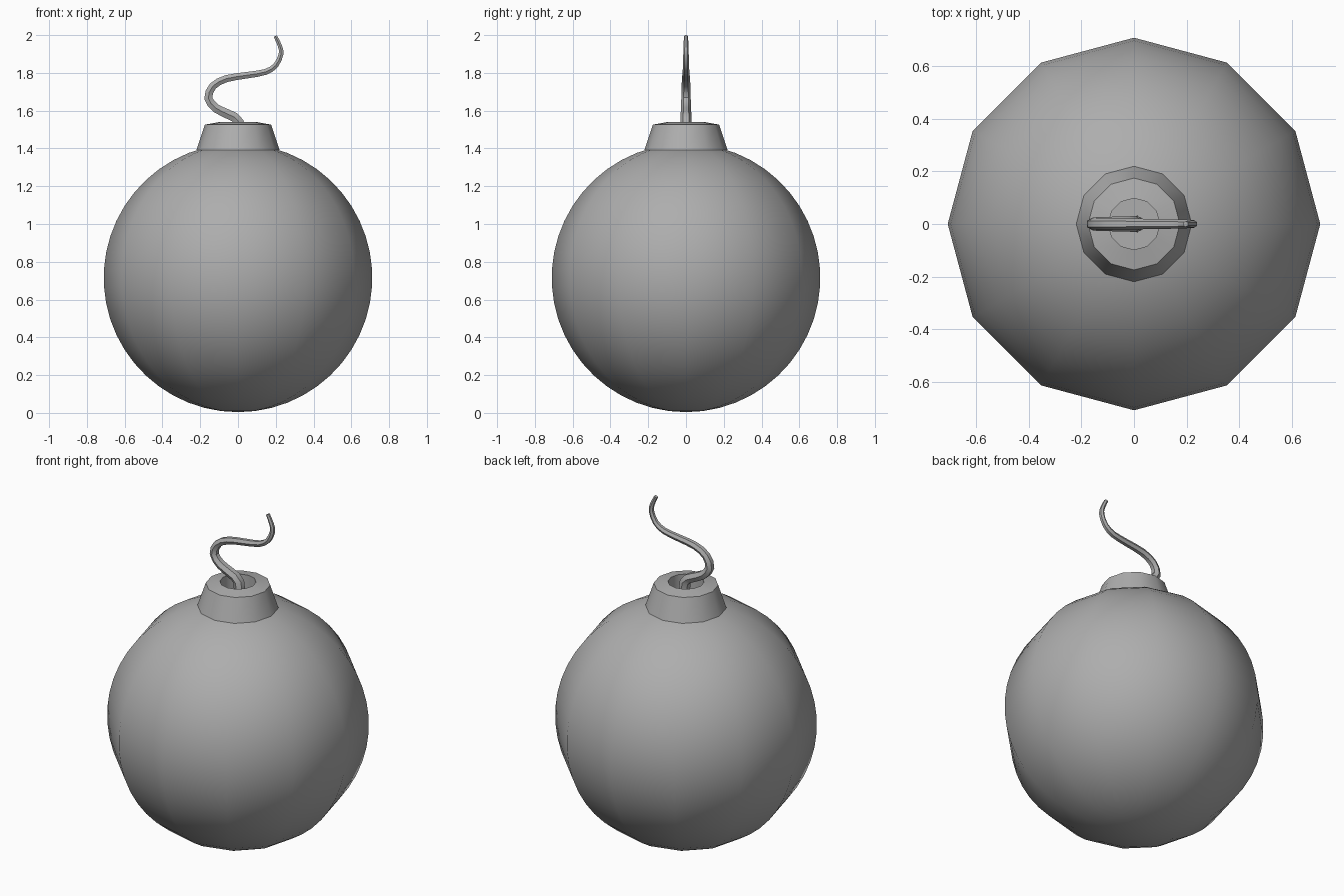
import bpy, bmesh, math
from mathutils import Vector

cube = bpy.data.objects.get("Cube")
if cube:
    bpy.data.objects.remove(cube, do_unlink=True)

SIDES = 12
COLOUR = (0.42, 0.42, 0.42, 1)

grey = bpy.data.materials.new("medium grey")
grey.use_nodes = True
grey.diffuse_color = COLOUR
grey.node_tree.nodes["Principled BSDF"].inputs["Base Color"].default_value = COLOUR


def finish(bm, name):
    """Turn a bmesh into a grey object with smooth faces and sharp corners."""
    bmesh.ops.recalc_face_normals(bm, faces=bm.faces)
    mesh = bpy.data.meshes.new(name)
    bm.to_mesh(mesh)
    bm.free()
    mesh.materials.append(grey)
    obj = bpy.data.objects.new(name, mesh)
    bpy.context.collection.objects.link(obj)
    bpy.ops.object.select_all(action='DESELECT')
    obj.select_set(True)
    bpy.context.view_layer.objects.active = obj
    bpy.ops.object.shade_smooth_by_angle(angle=math.radians(40))


def bridge(bm, rings):
    """Join successive rings of vertices with quads and cap both ends."""
    count = len(rings[0])
    for a, b in zip(rings, rings[1:]):
        for i in range(count):
            j = (i + 1) % count
            bm.faces.new((a[i], a[j], b[j], b[i]))
    bm.faces.new(rings[0])
    bm.faces.new(rings[-1])


def soften(points):
    """Add a point in the middle of each span, on a smooth curve through them all."""
    result = [points[0]]
    for i in range(len(points) - 1):
        a, b = points[i], points[i + 1]
        before = points[max(i - 1, 0)]
        after = points[min(i + 2, len(points) - 1)]
        result += [(9 * (a + b) - before - after) / 16, b]
    return result


# Round body: few segments around, many rings up
bm = bmesh.new()
bmesh.ops.create_uvsphere(bm, u_segments=SIDES, v_segments=25, radius=0.711)
bmesh.ops.translate(bm, verts=bm.verts, vec=(0, 0, 0.715))
finish(bm, "body")

# Tapered neck with a recessed hole, as (radius, height) from outside to inside
bm = bmesh.new()
profile = [(0.22, 1.392), (0.175, 1.526), (0.098, 1.54), (0.098, 1.43)]
rings = []
for r, z in profile:
    angles = [math.tau * i / SIDES for i in range(SIDES)]
    rings.append([bm.verts.new((r * math.cos(a), r * math.sin(a), z)) for a in angles])
bridge(bm, rings)
finish(bm, "neck")

# Curling fuse: six-sided tube that thins towards its tip
path = [(0.012, 1.42), (0.005, 1.54), (-0.05, 1.58), (-0.115, 1.612), (-0.157, 1.665),
        (-0.133, 1.73), (-0.06, 1.77), (0.05, 1.788), (0.145, 1.805), (0.2, 1.84),
        (0.228, 1.9), (0.221, 1.945), (0.197, 1.995)]
points = soften([Vector((x, 0, z)) for x, z in path])
last = len(points) - 1
side = Vector((0, 1, 0))
bm = bmesh.new()
rings = []
for i, p in enumerate(points):
    along = (points[min(i + 1, last)] - points[max(i - 1, 0)]).normalized()
    across = side.cross(along)
    r = 0.032 - 0.021 * i / last
    angles = [math.tau * k / 6 for k in range(6)]
    rings.append([bm.verts.new(p + r * (math.cos(a) * side + math.sin(a) * across)) for a in angles])
bridge(bm, rings)
finish(bm, "fuse")
